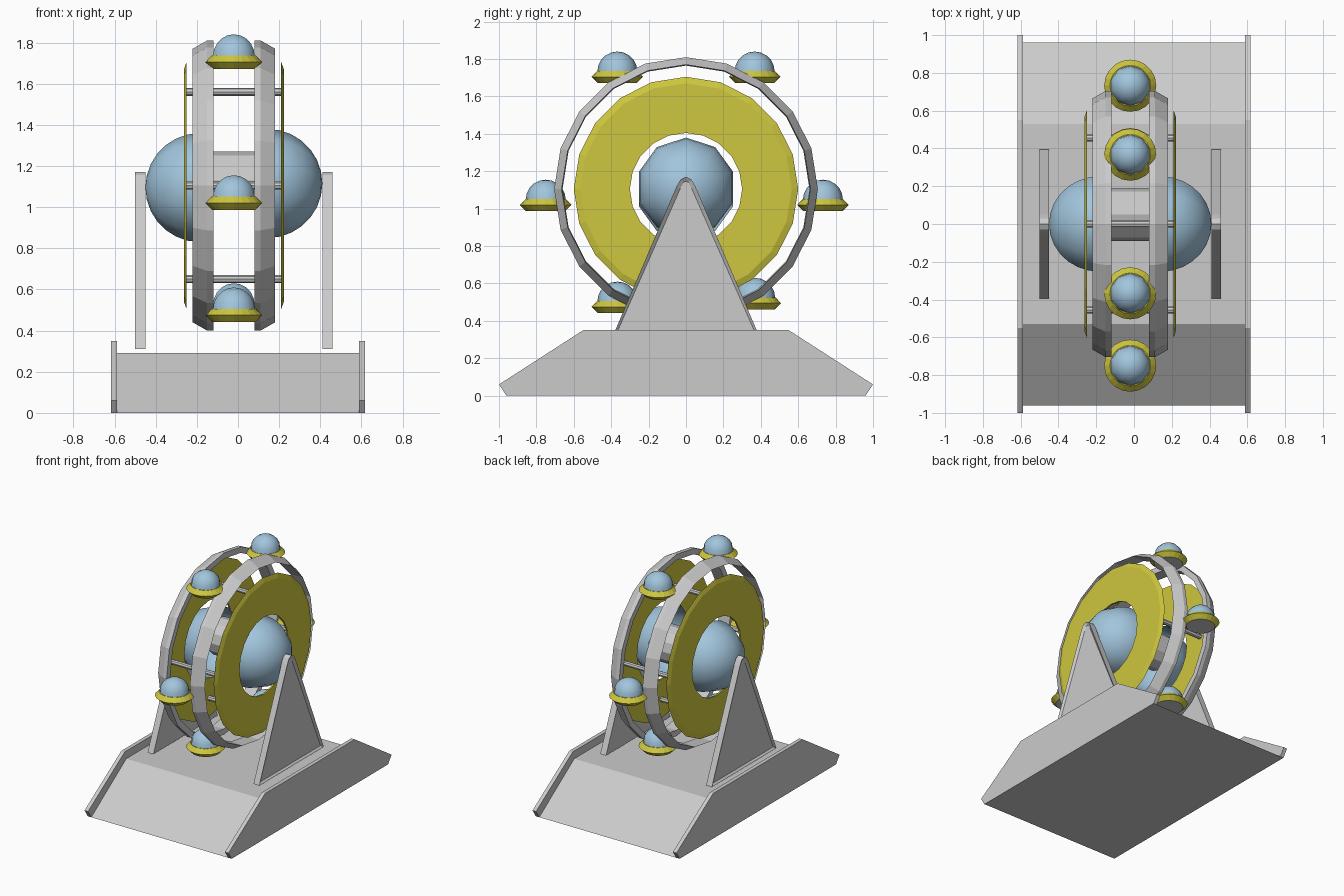
import bpy, bmesh
from math import sin, cos, pi

if "Cube" in bpy.data.objects:
    bpy.data.objects.remove(bpy.data.objects["Cube"])

CX, CZ = -0.02, 1.105          # wheel centre


def material(name, rgb):
    m = bpy.data.materials.new(name)
    m.diffuse_color = (*rgb, 1)
    m.use_nodes = True
    m.node_tree.nodes["Principled BSDF"].inputs["Base Color"].default_value = m.diffuse_color
    return m


YELLOW = material("yellow", (0.62, 0.57, 0.05))
BLUE = material("blue", (0.36, 0.56, 0.72))


def finish(bm, name, mat=None, smooth=False):
    bmesh.ops.remove_doubles(bm, verts=bm.verts, dist=1e-5)
    bmesh.ops.recalc_face_normals(bm, faces=bm.faces)
    me = bpy.data.meshes.new(name)
    for f in bm.faces:
        f.smooth = smooth
    bm.to_mesh(me)
    bm.free()
    if mat:
        me.materials.append(mat)
    ob = bpy.data.objects.new(name, me)
    bpy.context.collection.objects.link(ob)
    return ob


def lathe(name, profile, centre, axis, segs, mat=None, closed=False, smooth=False):
    """Turn (radius, offset) points around the x or z axis."""
    bm = bmesh.new()
    cx, cy, cz = centre
    rows = []
    for i in range(segs):
        s, c = sin(2 * pi * i / segs), cos(2 * pi * i / segs)
        rows.append([bm.verts.new((cx + a, cy + r * s, cz + r * c) if axis == "x"
                                  else (cx + r * s, cy + r * c, cz + a))
                     for r, a in profile])
    n = len(profile)
    for i in range(segs):
        p, q = rows[i], rows[(i + 1) % segs]
        for j in range(n if closed else n - 1):
            k = (j + 1) % n
            if profile[j][0] == 0:
                bm.faces.new((p[j], p[k], q[k]))
            elif profile[k][0] == 0:
                bm.faces.new((p[j], p[k], q[j]))
            else:
                bm.faces.new((p[j], p[k], q[k], q[j]))
    return finish(bm, name, mat, smooth)


def slab(name, pts, x0, x1, inset=0, depth=0):
    """Extrude a y-z outline from x0 to x1, optionally recessing the x1 face."""
    bm = bmesh.new()
    a = [bm.verts.new((x0, y, z)) for y, z in pts]
    b = [bm.verts.new((x1, y, z)) for y, z in pts]
    bm.faces.new(a)
    end = bm.faces.new(b)
    for i in range(len(pts)):
        j = (i + 1) % len(pts)
        bm.faces.new((a[i], a[j], b[j], b[i]))
    bmesh.ops.recalc_face_normals(bm, faces=bm.faces)
    if inset:
        bmesh.ops.inset_individual(bm, faces=[end], thickness=inset, depth=-depth)
    return finish(bm, name)


def dome(r, sign=1, rings=7):
    return [(r * cos(i * pi / 2 / rings) if i < rings else 0,
             sign * r * sin(i * pi / 2 / rings)) for i in range(rings + 1)]


# Base body with sloping ends
slab("base_body", [(-0.96, 0), (0.96, 0), (0.53, 0.29), (-0.53, 0.29)], -0.59, 0.59)

for s, side in ((-1, "left"), (1, "right")):
    # Raised base side plate
    slab(f"{side}_base_plate", [(-0.96, 0), (0.96, 0), (1, 0.06), (0.55, 0.35),
                                (-0.55, 0.35), (-1, 0.06)], s * 0.588, s * 0.618)
    # Tapered support with recessed outer panel
    slab(f"{side}_support", [(-0.395, 0.31), (0.395, 0.31), (0.05, 1.12), (0.03, 1.155),
                             (0, 1.17), (-0.03, 1.155), (-0.05, 1.12)],
         CX + s * 0.43, CX + s * 0.48, 0.023, 0.015)
    # Wheel rim with chamfered outside
    lathe(f"{side}_rim", [(0.705, s * 0.10), (0.705, s * 0.13), (0.665, s * 0.20),
                          (0.66, s * 0.10)], (CX, 0, CZ), "x", 20, closed=True)
    # Flat yellow disc
    lathe(f"{side}_disc", [(0.30, s * 0.23), (0.60, s * 0.23), (0.565, s * 0.243),
                           (0.30, s * 0.243)], (CX, 0, CZ), "x", 20, YELLOW, closed=True)
    # Large hub dome
    lathe(f"{side}_hub_dome", dome(0.265, s), (CX + s * 0.165, 0, CZ + s * 0.01),
          "x", 10, BLUE, smooth=True)

# Centre hub
lathe("hub", [(0, -0.18), (0.14, -0.18), (0.14, 0.18), (0, 0.18)], (CX, 0.05, 1.13), "x", 12)

# Cross bars joining the discs
for i in range(4):
    y, z = 0.455 * sin(i * pi / 2), CZ + 0.455 * cos(i * pi / 2)
    lathe(f"cross_bar_{i + 1}", [(0, -0.23), (0.019, -0.23), (0.019, 0.23), (0, 0.23)],
          (CX, y, z), "x", 8)

# Passenger cabins: (y, top z)
cabins = [(-0.367, 1.84), (0.367, 1.84), (-0.75, 1.155), (0.732, 1.155),
          (-0.367, 0.61), (0.37, 0.63)]
for i, (y, top) in enumerate(cabins, 1):
    lathe(f"cabin_dome_{i}", dome(0.107, 1, 5), (CX, y, top - 0.107), "z", 10, BLUE, smooth=True)
    lathe(f"cabin_saucer_{i}", [(0, -0.104), (0.108, -0.104), (0.138, -0.135), (0.105, -0.168)],
          (CX, y, top), "z", 20, YELLOW)
    lathe(f"cabin_floor_{i}", [(0.105, -0.168), (0, -0.168)], (CX, y, top), "z", 20)
